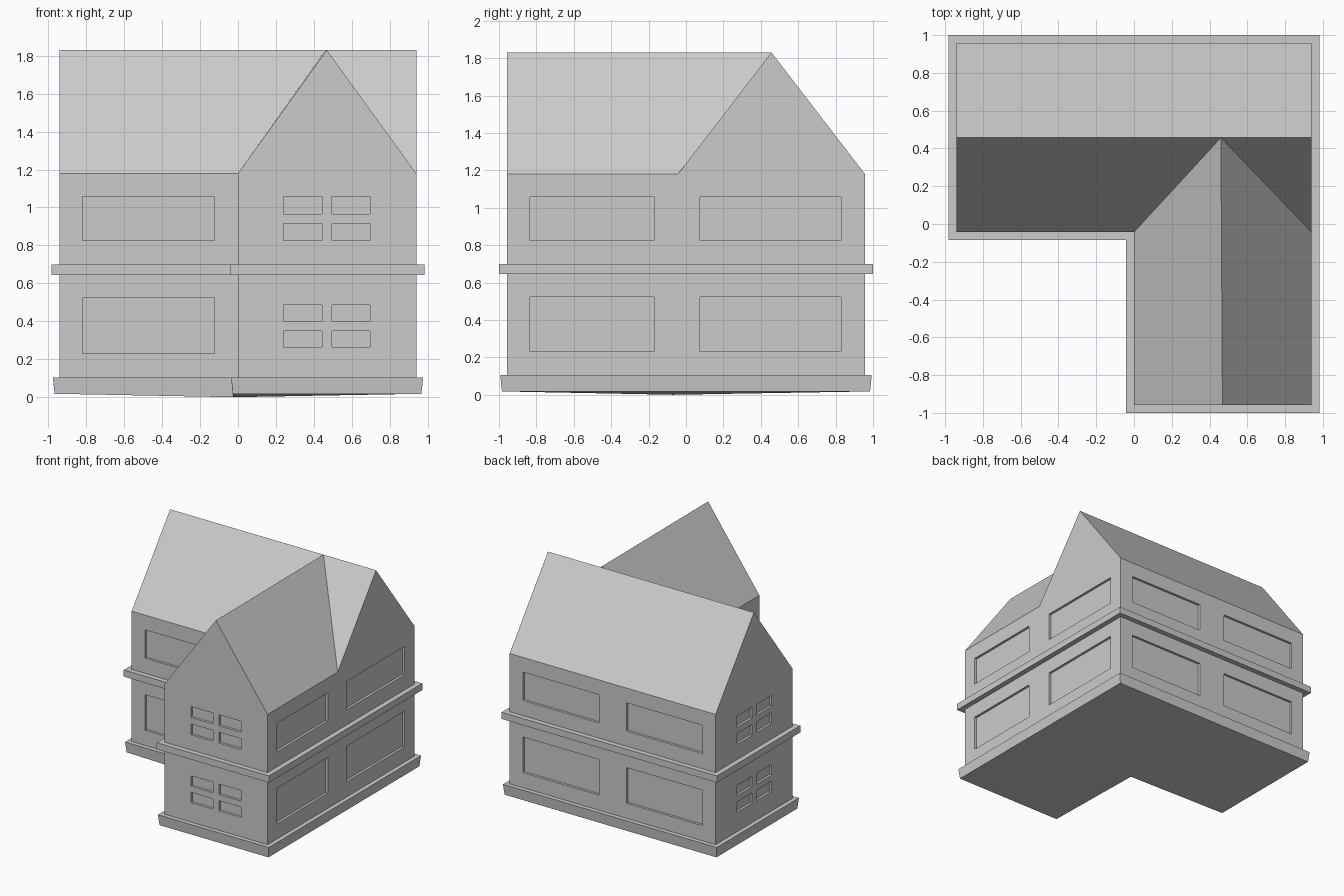
import bpy, bmesh
from mathutils import Vector

if "Cube" in bpy.data.objects:
    bpy.data.objects.remove(bpy.data.objects["Cube"])

X, Y, IN = 0.94, 0.957, -0.043      # outer walls, and y of the inner corner (at x = 0)
EAVE, RIDGE, MID = 1.18, 1.83, 0.457
DEPTH = 0.02                        # window recess


def l_ring(bm, o, z, inner_z=None):
    """L-shaped outline grown outwards by o; the fifth point meets the roof valley."""
    pts = [(-X - o, IN - o), (-o, IN - o), (-o, -Y - o), (X + o, -Y - o),
           (X + o, IN), (X + o, Y + o), (-X - o, Y + o)]
    ring = [bm.verts.new((x, y, z)) for x, y in pts]
    if inner_z is not None:
        ring[1].co.z = inner_z
    return ring


def add_box(bm, lo, hi):
    vs = bmesh.ops.create_cube(bm, size=1)["verts"]
    lo, hi = Vector(lo), Vector(hi)
    for v in vs:
        v.co = (lo + hi) / 2 + v.co * (hi - lo)


def make_object(name, bm):
    bmesh.ops.recalc_face_normals(bm, faces=bm.faces[:])
    mesh = bpy.data.meshes.new(name)
    bm.to_mesh(mesh)
    bm.free()
    ob = bpy.data.objects.new(name, mesh)
    bpy.context.collection.objects.link(ob)
    return ob


# walls, plinth and string course: stacked L outlines
bm = bmesh.new()
rings = [l_ring(bm, 0.027, 0.018, 0.0)]
for o, z in [(0.036, 0.105), (0, 0.105), (0, 0.645), (0.043, 0.645),
             (0.043, 0.70), (0, 0.70), (0, EAVE)]:
    rings.append(l_ring(bm, o, z))
for a, b in zip(rings, rings[1:]):
    for i in range(7):
        j = (i + 1) % 7
        bm.faces.new((a[i], a[j], b[j], b[i]))

# underside, creased from the inner to the outer corner
A, B, C, D, G, E, F = rings[0]
bm.faces.new((A, F, E, B))
bm.faces.new((B, E, G, D, C))

# two crossing gable roofs
A, B, C, D, G, E, F = rings[-1]
P, Q, R, S = [bm.verts.new(p) for p in [(-X, MID, RIDGE), (0.46, MID, RIDGE),
                                        (X, MID, RIDGE), (0.468, -Y, RIDGE)]]
for f in [(F, A, P), (C, D, S), (G, E, R), (E, F, P, Q, R),
          (A, B, Q, P), (G, R, Q), (B, C, S, Q), (D, G, Q, S)]:
    bm.faces.new(f)
bmesh.ops.recalc_face_normals(bm, faces=bm.faces[:])
bmesh.ops.dissolve_limit(bm, angle_limit=0.002, verts=bm.verts[:], edges=bm.edges[:])
house = make_object("house", bm)

# window recesses: (wall axis, wall position, outward sign, spans along the wall)
BIG_Z = [(0.23, 0.523), (0.825, 1.058)]
PANE_Z = [(0.265, 0.35), (0.40, 0.487), (0.825, 0.915), (0.967, 1.058)]
WINDOWS = [
    ("y", IN, -1, [(-0.82, -0.125)], BIG_Z),
    ("x", 0, -1, [(-0.835, -0.17)], BIG_Z),
    ("x", X, 1, [(-0.835, -0.17), (0.075, 0.83)], BIG_Z),
    ("y", Y, 1, [(-0.82, -0.125), (0.125, 0.82)], BIG_Z),
    ("y", -Y, -1, [(0.24, 0.443), (0.495, 0.697)], PANE_Z),
    ("x", -X, -1, [(0.225, 0.425), (0.48, 0.68)], PANE_Z),
]
bm = bmesh.new()
for axis, pos, sign, spans, rows in WINDOWS:
    n0, n1 = sorted((pos - sign * DEPTH, pos + sign * 0.02))
    for s0, s1 in spans:
        for z0, z1 in rows:
            if axis == "x":
                add_box(bm, (n0, s0, z0), (n1, s1, z1))
            else:
                add_box(bm, (s0, n0, z0), (s1, n1, z1))
cutter = make_object("window_cutter", bm)
cutter.hide_render = True

mod = house.modifiers.new("windows", "BOOLEAN")
mod.operation, mod.solver, mod.object = "DIFFERENCE", "EXACT", cutter
bpy.context.view_layer.objects.active = house
bpy.ops.object.modifier_apply(modifier=mod.name)
bpy.data.objects.remove(cutter)
